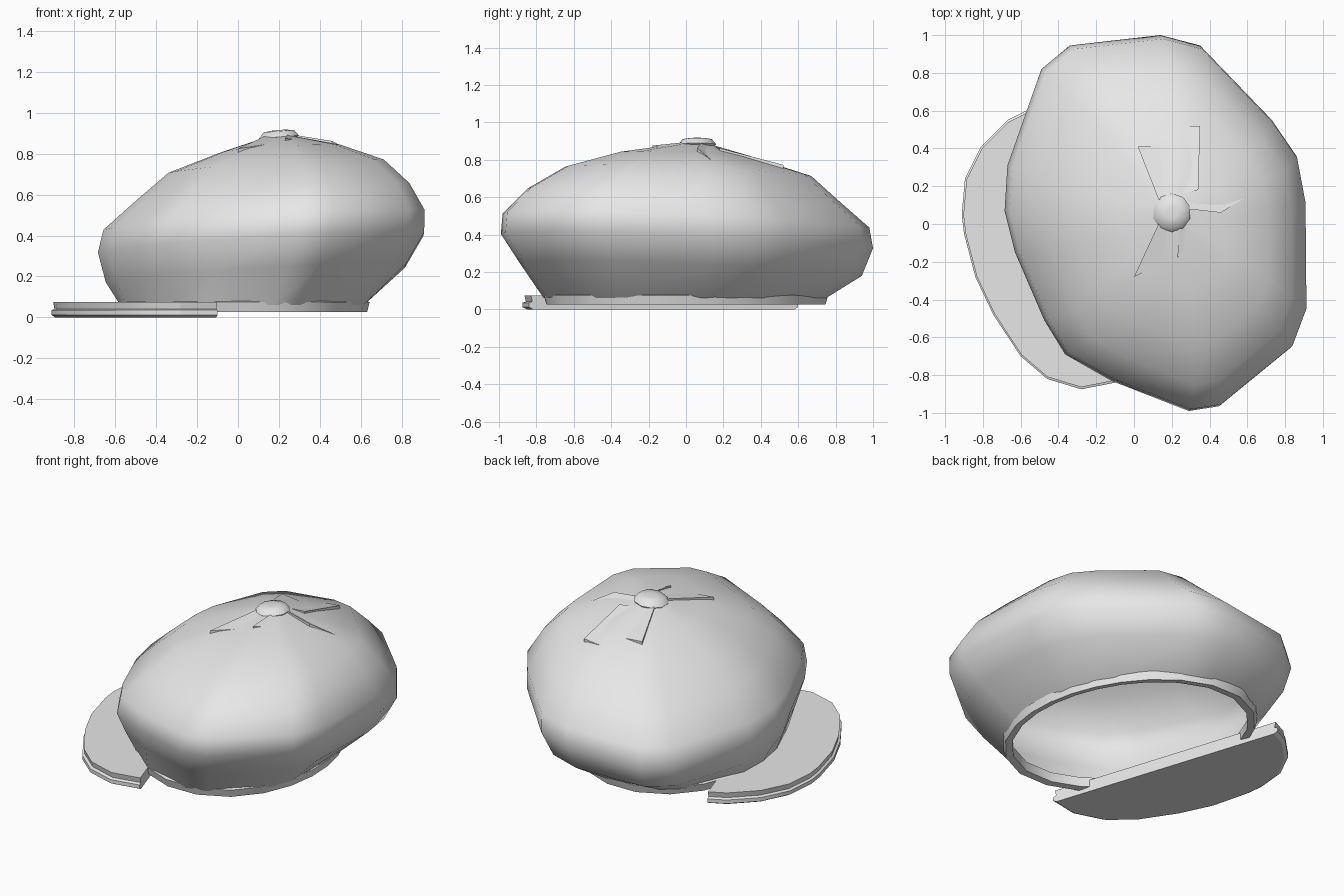
import bpy, bmesh, math
from mathutils import Vector
from mathutils.bvhtree import BVHTree

cube = bpy.data.objects.get("Cube")
if cube:
    bpy.data.objects.remove(cube, do_unlink=True)

grey = bpy.data.materials.new("light_grey_cloth")
grey.use_nodes = True
colour = (0.8, 0.8, 0.8, 1)
grey.diffuse_color = colour
grey.node_tree.nodes["Principled BSDF"].inputs["Base Color"].default_value = colour


def finish(name, bm, angle):
    bmesh.ops.recalc_face_normals(bm, faces=bm.faces[:])
    mesh = bpy.data.meshes.new(name)
    bm.to_mesh(mesh)
    bm.free()
    mesh.materials.append(grey)
    obj = bpy.data.objects.new(name, mesh)
    bpy.context.collection.objects.link(obj)
    bpy.ops.object.select_all(action='DESELECT')
    obj.select_set(True)
    bpy.context.view_layer.objects.active = obj
    bpy.ops.object.shade_smooth_by_angle(angle=math.radians(angle))
    return obj


def loft(rings, cap_start=False, cap_end=False, closed=False):
    """Skin a list of equally long point loops."""
    bm = bmesh.new()
    loops = [[bm.verts.new(p) for p in ring] for ring in rings]
    pairs = list(zip(loops, loops[1:]))
    if closed:
        pairs.append((loops[-1], loops[0]))
    n = len(loops[0])
    for low, high in pairs:
        for i in range(n):
            j = (i + 1) % n
            bm.faces.new((low[i], low[j], high[j], high[i]))
    if cap_start:
        bm.faces.new(loops[0][::-1])
    if cap_end:
        bm.faces.new(loops[-1])
    return bm


# Head opening: a slightly turned ellipse
def opening(angle, scale, z):
    long_axis, short_axis = Vector((-0.3, 0.95)), Vector((0.95, 0.3))
    d = Vector((math.cos(angle), math.sin(angle)))
    u, v = d.dot(long_axis) / 0.76, d.dot(short_axis) / 0.575
    r = scale / math.hypot(u, v)
    return (0.03 + d.x * r, d.y * r, z)


# Crown: irregular plan outline, scaled and shifted ring by ring
plan = [(0.14, 1.0), (-0.34, 0.945), (-0.49, 0.82), (-0.67, 0.31), (-0.685, 0.07),
        (-0.63, -0.15), (-0.475, -0.51), (-0.365, -0.69), (-0.12, -0.83), (0.29, -0.99),
        (0.45, -0.965), (0.835, -0.65), (0.91, -0.45), (0.905, 0.12), (0.86, 0.36),
        (0.73, 0.55), (0.35, 0.945)]
rel = [Vector((x - 0.11, y)) for x, y in plan]
levels = [  # centre x, centre y, scale, height
    (0.085, 0.02, 0.92, 0.21), (0.11, 0.0, 1.0, 0.36), (0.125, -0.005, 0.985, 0.47),
    (0.17, -0.02, 0.835, 0.61), (0.185, 0.01, 0.66, 0.735), (0.21, 0.0, 0.36, 0.825),
    (0.2, 0.05, 0.12, 0.875), (0.2, 0.06, 0.03, 0.89)]
angles = [math.atan2(p.y, p.x) for p in rel]
rings = [[opening(a, 1.02, 0.06) for a in angles]]
for cx, cy, s, z in levels:
    ring = []
    for p in rel:
        x, y = cx + p.x * s, cy + p.y * s
        ring.append((x, y, z + s * (0.05 * p.x - 0.035 * p.y)))
    rings.append(ring)
crown_bm = loft(rings, cap_end=True)
surface = BVHTree.FromBMesh(crown_bm)
finish("crown", crown_bm, 50)

# Sweatband around the opening
steps = [2 * math.pi * i / 24 for i in range(24)]
finish("headband", loft([[opening(a, s, z) for a in steps] for s, z in
                         ((0.95, 0.09), (0.95, 0.03), (1.01, 0.026), (1.03, 0.075))],
                        closed=True), 40)

# Brim: flat segment with a straight inner edge and a stepped rim
brim = [(-0.57, 0.6), (-0.67, 0.55), (-0.81, 0.41), (-0.895, 0.24), (-0.912, 0.05),
        (-0.9, -0.05), (-0.84, -0.28), (-0.745, -0.48), (-0.6, -0.7), (-0.46, -0.82),
        (-0.28, -0.875), (-0.1, -0.84)]
mid = Vector((-0.335, -0.12))
brim_rings = []
for s, z in ((0.97, 0), (1, 0.012), (1, 0.035), (0.975, 0.042), (0.985, 0.075)):
    points = [mid + (Vector(p) - mid) * s for p in brim]
    brim_rings.append([(p.x, p.y, z) for p in points])
finish("brim", loft(brim_rings, True, True), 25)


# Gathered cloth folds around the button
def on_crown(point, lift):
    hit = surface.ray_cast(Vector((point[0], point[1], 2)), Vector((0, 0, -1)))[0]
    return hit + Vector((0, 0, lift))


def fold(name, inner_left, inner_right, outer_left, outer_right, lift):
    bm = bmesh.new()
    corners = (inner_left, inner_right, outer_right, outer_left)
    base = [bm.verts.new(on_crown(p, -0.015)) for p in corners]
    top = [bm.verts.new(on_crown(p, h)) for p, h in
           zip(corners, (lift * 0.6, -0.004, -0.004, lift))]
    bm.faces.new(base[::-1])
    bm.faces.new(top)
    for i in range(4):
        j = (i + 1) % 4
        bm.faces.new((base[i], base[j], top[j], top[i]))
    finish(name, bm, 30)


fold("back_fold", (0.13, 0.13), (0.22, 0.13), (0.02, 0.41), (0.16, 0.41), 0.02)
fold("back_left_fold", (0.34, 0.18), (0.22, 0.15), (0.35, 0.52), (0.18, 0.52), 0.02)
fold("left_fold", (0.28, 0.08), (0.26, 0.14), (0.46, 0.06), (0.62, 0.16), 0.018)
fold("front_left_fold", (0.24, -0.02), (0.28, 0.07), (0.23, -0.18), (0.46, 0.05), 0.012)
fold("front_right_fold", (0.13, 0.0), (0.22, -0.02), (0.0, -0.28), (0.2, -0.18), 0.018)

# Button on the peak
button = [[(0.2 + r * math.cos(a), 0.06 + r * math.sin(a), z + 0.08 * r * math.cos(a))
           for a in (math.pi * (i + 0.5) / 5 for i in range(10))]
          for r, z in ((0.075, 0.85), (0.102, 0.882), (0.078, 0.91), (0.03, 0.916))]
finish("button", loft(button, True, True), 50)
